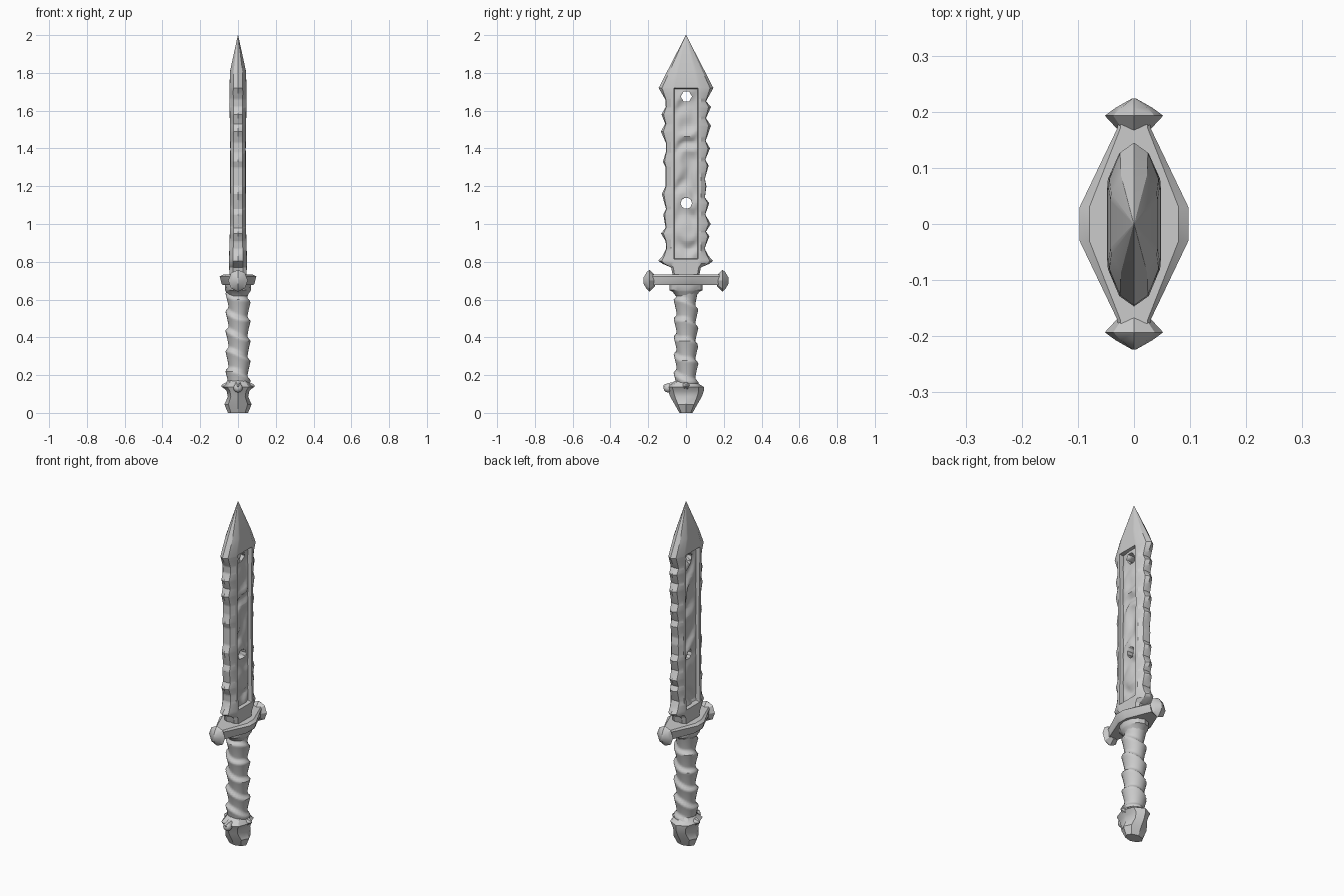
import bpy, bmesh, math
from mathutils import Vector, noise

if "Cube" in bpy.data.objects:
    bpy.data.objects.remove(bpy.data.objects["Cube"])


def loft(name, rings, angle=35):
    """Skin a closed, capped solid through rings with equal point counts."""
    bm = bmesh.new()
    vs = [[bm.verts.new(p) for p in r] for r in rings]
    n = len(vs[0])
    for a, b in zip(vs, vs[1:]):
        for i in range(n):
            j = (i + 1) % n
            bm.faces.new((a[i], a[j], b[j], b[i]))
    bm.faces.new(vs[0][::-1])
    bm.faces.new(vs[-1])
    bmesh.ops.recalc_face_normals(bm, faces=bm.faces[:])
    me = bpy.data.meshes.new(name)
    bm.to_mesh(me)
    bm.free()
    ob = bpy.data.objects.new(name, me)
    bpy.context.collection.objects.link(ob)
    bpy.ops.object.select_all(action='DESELECT')
    ob.select_set(True)
    bpy.context.view_layer.objects.active = ob
    bpy.ops.object.shade_smooth_by_angle(angle=math.radians(angle))
    return ob


def interp(table, t):
    for (a, u), (b, v) in zip(table, table[1:]):
        if t <= b:
            return u + (v - u) * max(0, t - a) / (b - a)
    return table[-1][1]


def ellipse(rx, ry, z, n, cy=0):
    return [(rx * math.cos(math.tau * i / n), cy + ry * math.sin(math.tau * i / n), z)
            for i in range(n)]


# blade: chipped edge outlines (z, half width) and thickness (z, half depth)
LEFT = [(.72, .065), (.77, .075), (.79, .125), (.805, .147), (.83, .125), (.87, .105), (.91, .108),
        (.95, .132), (.98, .108), (1.05, .12), (1.08, .106), (1.16, .128), (1.2, .108), (1.3, .108),
        (1.33, .122), (1.38, .107), (1.43, .107), (1.49, .133), (1.53, .11), (1.58, .13),
        (1.62, .107), (1.66, .11), (1.72, .145), (2, .001)]
RIGHT = [(.72, .065), (.77, .075), (.79, .125), (.805, .143), (.83, .12), (.87, .098), (.935, .124),
         (.96, .106), (1.0, .131), (1.05, .102), (1.11, .123), (1.14, .1), (1.2, .108), (1.24, .1),
         (1.31, .12), (1.34, .102), (1.4, .127), (1.44, .104), (1.52, .132), (1.56, .106),
         (1.62, .132), (1.65, .106), (1.72, .145), (2, .001)]
DEPTH = [(.72, .045), (.8, .048), (1.0, .042), (1.4, .041), (1.7, .046), (1.81, .042), (2, .0008)]
CHANNEL = (.815, 1.72)
COLS = 12


def blade_ring(z):
    wl, wr, d = interp(LEFT, z), interp(RIGHT, z), interp(DEPTH, z)
    t = min(1, max(0, (2 - z) / .28))
    ch = min(.063 * t + .0002, wl * .8)
    shoulder = min(.08 * t + .0003, wl * .9)
    carved = CHANNEL[0] < z < CHANNEL[1]

    def half(side):
        pts = [(.55 * d, -(wl + shoulder) / 2 - .1 * wl), (d * .97, -shoulder), (d, -ch)]
        for i in range(COLS + 1):
            y = ch * .97 * (2 * i / COLS - 1)
            x = d
            if carved:
                n = noise.noise(Vector((y * 9, z * 7, side * 3)))
                s = math.sin(34 * z - 26 * y * side + 5 * n)
                x = .021 + .014 * s * (1 - (y / ch) ** 4) * (.6 + .4 * n)
            pts.append((x, y))
        pts += [(d, ch), (d * .97, shoulder), (.55 * d, (wr + shoulder) / 2 + .1 * wr)]
        return [(side * x, y, z) for x, y in pts]
    return [(0, -wl, z)] + half(1) + [(0, wr, z)] + half(-1)[::-1]


zs = {round(.83 + .0135 * i, 4) for i in range(66)}
zs |= {z for z, _ in LEFT + RIGHT + DEPTH}
zs |= {CHANNEL[0] - .001, CHANNEL[0] + .003, CHANNEL[1] - .004}
blade = loft("blade", [blade_ring(z) for z in sorted(zs)], 30)

# two holes through the blade
for z, sides in ((1.675, 6), (1.11, 10)):
    rings = [[(x, .002 + .03 * math.cos(math.tau * i / sides), z + .03 * math.sin(math.tau * i / sides))
              for i in range(sides)] for x in (-.2, .2)]
    cutter = loft("hole_cutter", rings)
    cutter.hide_render = True
    cutter.hide_set(True)
    mod = blade.modifiers.new("hole", 'BOOLEAN')
    mod.operation = 'DIFFERENCE'
    mod.solver = 'EXACT'
    mod.object = cutter
    bpy.context.view_layer.objects.active = blade
    bpy.ops.object.modifier_apply(modifier=mod.name)
    bpy.data.objects.remove(cutter)

# crossguard bar with chamfered top and bottom
bar = []
for y, hx in ((-.19, .026), (-.17, .03), (-.03, .097), (.03, .097), (.17, .03), (.19, .026)):
    bar.append([(hx * .82, y, .676), (hx * .9, y, .685), (hx, y, .722), (hx * .82, y, .732),
                (-hx * .82, y, .732), (-hx, y, .722), (-hx * .9, y, .685), (-hx * .82, y, .676)])
loft("crossguard", bar, 25)

# faceted finials on both guard ends
for s in (-1, 1):
    rings = []
    for y, rx, rz in ((.165, .026, .03), (.193, .052, .058), (.207, .033, .046), (.224, .003, .018)):
        rings.append([(rx * math.cos(math.tau * i / 8), s * y, .7 + rz * math.sin(math.tau * i / 8))
                      for i in range(8)])
    loft("guard_finial", rings, 30)

# stepped collar under the guard
loft("guard_collar", [ellipse(rx, ry, z, 12) for rx, ry, z in
                      ((.05, .055, .62), (.064, .072, .642), (.068, .088, .65), (.07, .088, .68))], 30)

# grip with a spiral leather wrap
grip = []
for k in range(61):
    z = .155 + .485 * k / 60
    ring = []
    for i in range(24):
        a = math.tau * i / 24
        p = (z / .1 + a / math.tau + .08 * math.sin(2 * a + 9 * z)) % 1
        r = .049 + .017 * (p / .8 if p < .8 else (1 - p) / .2) ** 1.3
        ring.append((1.02 * r * math.cos(a), r * math.sin(a), z))
    grip.append(ring)
loft("grip", grip, 45)

# faceted pommel
loft("pommel", [ellipse(rx, ry, z, 8, cy) for z, rx, ry, cy in
                ((0, .053, .035, 0), (.045, .072, .06, 0), (.085, .054, .083, 0), (.115, .06, .094, 0),
                 (.138, .08, .098, -.004), (.15, .068, .08, -.008), (.172, .056, .054, 0))], 30)

# small spurs on the pommel rim
for dx, dy in ((1, 0), (-1, 0), (0, -1)):
    base, tip = (.06, .088) if dx else (.075, .12)
    rings = []
    for dist, r in ((base, .022), ((base + tip) / 2, .016), (tip, .005)):
        rings.append([(dx * dist + dy * r * math.cos(math.tau * i / 6),
                       dy * dist + dx * r * math.cos(math.tau * i / 6),
                       .143 + r * math.sin(math.tau * i / 6)) for i in range(6)])
    loft("pommel_spur", rings, 30)

# round stud on the front of the pommel
bpy.ops.mesh.primitive_uv_sphere_add(segments=12, ring_count=8, radius=.024, location=(0, -.095, .132))
bpy.context.object.name = "pommel_stud"
bpy.ops.object.shade_smooth()
